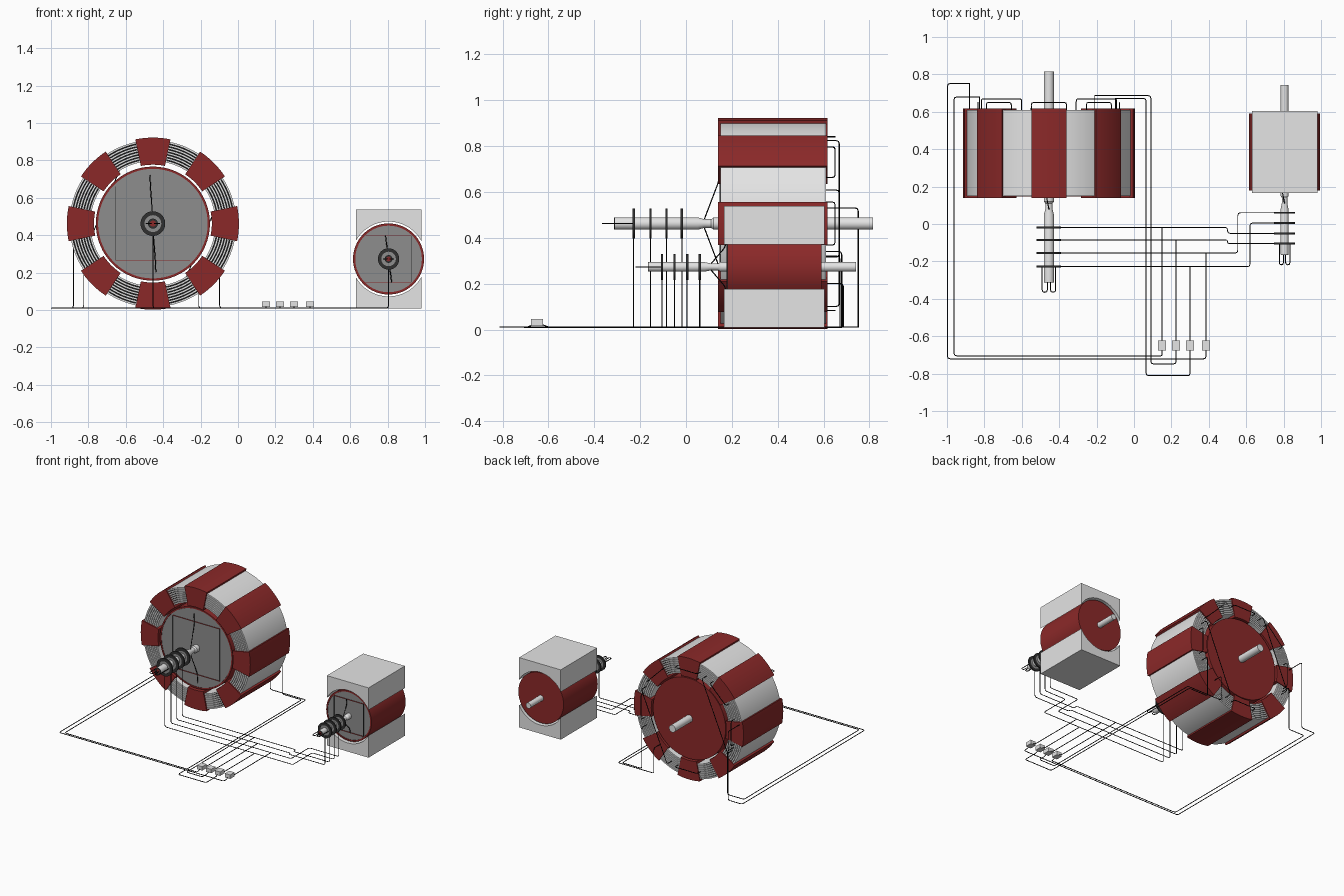
import bpy, bmesh
from math import sin, cos, pi, radians
from mathutils import Vector

cube = bpy.data.objects.get("Cube")
if cube:
    bpy.data.objects.remove(cube, do_unlink=True)


def material(name, rgb):
    m = bpy.data.materials.new(name)
    m.use_nodes = True
    m.diffuse_color = (*rgb, 1)
    m.node_tree.nodes["Principled BSDF"].inputs["Base Color"].default_value = (*rgb, 1)
    return m


RED = material("dark red", (0.26, 0.022, 0.022))
LIGHT = material("light grey", (0.78, 0.78, 0.78))
MID = material("mid grey", (0.27, 0.27, 0.27))
DARK = material("charcoal", (0.03, 0.03, 0.03))
BLACK = material("wire black", (0.004, 0.004, 0.004))
meshes = []


def finish(name, bm, mat):
    bmesh.ops.recalc_face_normals(bm, faces=bm.faces)
    me = bpy.data.meshes.new(name)
    bm.to_mesh(me)
    bm.free()
    me.materials.append(mat)
    ob = bpy.data.objects.new(name, me)
    bpy.context.collection.objects.link(ob)
    meshes.append(ob)
    return ob


def prism(name, outline, y0, y1, mat):
    """Extrude an x-z outline along y."""
    bm = bmesh.new()
    face = bm.faces.new([bm.verts.new((x, y0, z)) for x, z in outline])
    ext = bmesh.ops.extrude_face_region(bm, geom=[face])
    moved = [v for v in ext["geom"] if isinstance(v, bmesh.types.BMVert)]
    bmesh.ops.translate(bm, verts=moved, vec=(0, y1 - y0, 0))
    return finish(name, bm, mat)


def block(name, x, z, hx, hz, y0, y1, mat):
    outline = [(x - hx, z - hz), (x + hx, z - hz), (x + hx, z + hz), (x - hx, z + hz)]
    return prism(name, outline, y0, y1, mat)


def turned(name, cx, cz, profile, mat, closed=False):
    """Revolve (radius, y) points about a shaft axis parallel to y."""
    bm = bmesh.new()
    vs = [bm.verts.new((cx + r, y, cz)) for r, y in profile]
    pairs = list(zip(vs, vs[1:])) + ([(vs[-1], vs[0])] if closed else [])
    edges = [bm.edges.new(p) for p in pairs]
    bmesh.ops.spin(bm, geom=vs + edges, cent=(cx, 0, cz), axis=(0, 1, 0),
                   angle=2 * pi, steps=64)
    bmesh.ops.remove_doubles(bm, verts=bm.verts, dist=0.0002)
    return finish(name, bm, mat)


def cylinder(name, cx, cz, r, y0, y1, mat):
    return turned(name, cx, cz, [(0, y0), (r, y0), (r, y1), (0, y1)], mat)


def ring(name, cx, cz, r0, r1, y0, y1, mat):
    return turned(name, cx, cz, [(r0, y0), (r1, y0), (r1, y1), (r0, y1)], mat, True)


def arc(cx, cz, r, a0, a1, n=10):
    angles = [radians(a0 + (a1 - a0) * i / n) for i in range(n + 1)]
    return [(cx + r * cos(a), cz + r * sin(a)) for a in angles]


def sector(name, cx, cz, r0, r1, mid, half, y0, y1, mat):
    outline = arc(cx, cz, r1, mid - half, mid + half) + arc(cx, cz, r0, mid + half, mid - half)
    return prism(name, outline, y0, y1, mat)


def wire(name, points, r=0.0027, bend=0.014):
    """Round wire with softened corners."""
    pts = [Vector(p) for p in points]
    path = [pts[0]]
    for a, b, c in zip(pts, pts[1:], pts[2:]):
        d = min(bend, (a - b).length / 2, (c - b).length / 2)
        p, q = b + (a - b).normalized() * d, b + (c - b).normalized() * d
        path += [p, (p + q) / 4 + b / 2, q]
    path.append(pts[-1])
    cu = bpy.data.curves.new(name, "CURVE")
    cu.dimensions = "3D"
    cu.bevel_depth, cu.bevel_resolution, cu.use_fill_caps = r, 1, True
    sp = cu.splines.new("POLY")
    sp.points.add(len(path) - 1)
    for pt, co in zip(sp.points, path):
        pt.co = (*co, 1)
    cu.materials.append(BLACK)
    bpy.context.collection.objects.link(bpy.data.objects.new(name, cu))


BX, BZ = -0.455, 0.462      # large machine axis
SX, SZ = 0.805, 0.273       # small machine axis
FLOOR = 0.01

# Large stator: eight poles with layered windings between them
for k in range(8):
    sector("stator_pole", BX, BZ, 0.315, 0.46, 45 * k, 11.8, 0.14, 0.617, RED)
    mid = 45 * k + 22.5
    sector("winding_core", BX, BZ, 0.337, 0.443, mid, 10.6, 0.165, 0.595, BLACK)
    for j in range(8):
        r = 0.334 + 0.0145 * j
        sector("winding_layer", BX, BZ, r, r + 0.0105, mid, 10.7, 0.15, 0.61, LIGHT)


# Rotor, shaft, slip rings and lead wires, shared by both machines
def rotor_set(size, cx, cz, r, y0, y1, shaft_r, front, back, rings, ring_r, lead):
    rim, seat = r - 0.011, y0 + 0.005
    turned(size + "_rotor", cx, cz, [(0, seat), (rim, seat), (rim, y0), (r, y0),
                                     (r, y1), (0, y1)], RED)
    cylinder(size + "_rotor_face", cx, cz, rim - 0.001, y0 + 0.002, seat + 0.001, MID)
    neck = y0 - 0.07
    turned(size + "_shaft", cx, cz, [
        (0, front), (shaft_r, front), (shaft_r, neck - 0.03), (shaft_r * 0.7, neck),
        (shaft_r * 0.7, y0 - 0.04), (shaft_r, y0 - 0.03), (shaft_r, back), (0, back)], LIGHT)
    ring(size + "_shaft_end_rim", cx, cz, shaft_r * 0.6, shaft_r * 0.97,
         front - 0.003, front + 0.001, DARK)
    cylinder(size + "_shaft_core", cx, cz, shaft_r * 0.6, front - 0.001, front + 0.001, RED)
    for y in rings:
        ring(size + "_slip_ring", cx, cz, ring_r * 0.68, ring_r, y - 0.005, y + 0.005, DARK)
        ring(size + "_ring_seat", cx, cz, shaft_r * 0.9, ring_r * 0.7, y - 0.003, y + 0.003, MID)
    for s in (-1, 1):
        # thin frame fins standing on the rotor face
        h = r * 0.65
        block(size + "_frame_side", cx + s * h, cz, 0.001, h, y0 - 0.004, seat, DARK)
        block(size + "_frame_rail", cx, cz + s * h, h, 0.001, y0 - 0.004, seat, RED)
        # hairpin leads at the shaft tip
        a, b, tip = cx + s * shaft_r * 0.3, cx + s * shaft_r * 1.35, front - 0.055
        wire(size + "_tip_lead", [(a, front, cz), (a, tip, cz), (b, tip, cz),
                                  (b, rings[-1], cz)])
        # leads fanning from the neck to the rotor face
        wire(size + "_face_lead", [(cx, neck, cz + s * shaft_r * 0.7),
                                   (cx - s * 0.012, y0 - 0.008, cz + s * lead * 0.7),
                                   (cx - s * 0.016, y0 - 0.005, cz + s * lead)])


BIG_RINGS = [-0.018, -0.085, -0.155, -0.228]
SMALL_RINGS = [0.06, 0.005, -0.05, -0.105]
rotor_set("large", BX, BZ, 0.305, 0.15, 0.61, 0.027, -0.31, 0.815, BIG_RINGS, 0.066, 0.26)
rotor_set("small", SX, SZ, 0.19, 0.18, 0.59, 0.021, -0.163, 0.742, SMALL_RINGS, 0.057, 0.125)

# Small stator: two block magnets hollowed around the rotor
for s in (1, -1):
    hollow = arc(SX, SZ, 0.2, 151, 29, 24)
    outline = [(SX + 0.175, SZ + 0.265), (SX - 0.175, SZ + 0.265)] + hollow
    outline = [(x, SZ + s * (z - SZ)) for x, z in outline]
    prism("block_magnet", outline, 0.166, 0.603, LIGHT)

# Floor wires joining matching slip rings: big ring, jog position, small ring
for y0, jog, y1 in zip(BIG_RINGS, (0.5, 0.5, 0.555, 0.62),
                       (SMALL_RINGS[2], SMALL_RINGS[3], SMALL_RINGS[0], SMALL_RINGS[1])):
    wire("ring_link_wire", [(BX, y0, BZ - 0.06), (BX, y0, FLOOR), (jog, y0, FLOOR),
                            (jog, y1, FLOOR), (SX, y1, FLOOR), (SX, y1, SZ - 0.05)])

# Terminals, their feed wires and the return wires to the stator
TERMINALS = [
    # x, feed y, front y, side x, rear y, riser x, riser top
    (0.15, BIG_RINGS[0], -0.705, -0.962, 0.679, -0.825, 0.34),
    (0.225, BIG_RINGS[1], -0.748, 0.09, 0.686, -0.21, 0.20),
    (0.30, BIG_RINGS[3], -0.811, 0.065, 0.671, -0.098, 0.32),
    (0.385, BIG_RINGS[2], -0.721, -0.997, 0.751, -0.88, 0.53),
]
for x, feed, front, side, rear, rx, top in TERMINALS:
    block("terminal_block", x, 0.03, 0.022, 0.015, -0.675, -0.623, LIGHT)
    wire("feed_wire", [(x, -0.625, 0.021), (x, -0.6, FLOOR), (x, feed, FLOOR)])
    wire("return_wire", [(x, -0.668, 0.021), (x, -0.69, FLOOR), (x, front, FLOOR),
                         (side, front, FLOOR), (side, rear, FLOOR), (rx, rear, FLOOR),
                         (rx, rear, top), (rx, 0.6, top)])


# Jumper wires across the back of the stator
def jumper(a, b, depth, r=0.39):
    (x0, z0), (x1, z1) = arc(BX, BZ, r, a, b, 1)
    wire("winding_jumper", [(x0, 0.6, z0), (x0, depth, z0), (x1, depth, z1), (x1, 0.6, z1)])


for k in range(8):
    if k not in (5, 7):
        jumper(45 * k - 14, 45 * k + 14, 0.65)
jumper(112, 202, 0.668)
jumper(22, 292, 0.668)

# Smooth the round parts while keeping edges crisp
bpy.ops.object.select_all(action="DESELECT")
for ob in meshes:
    ob.select_set(True)
bpy.context.view_layer.objects.active = meshes[0]
bpy.ops.object.shade_smooth_by_angle(angle=radians(30))
